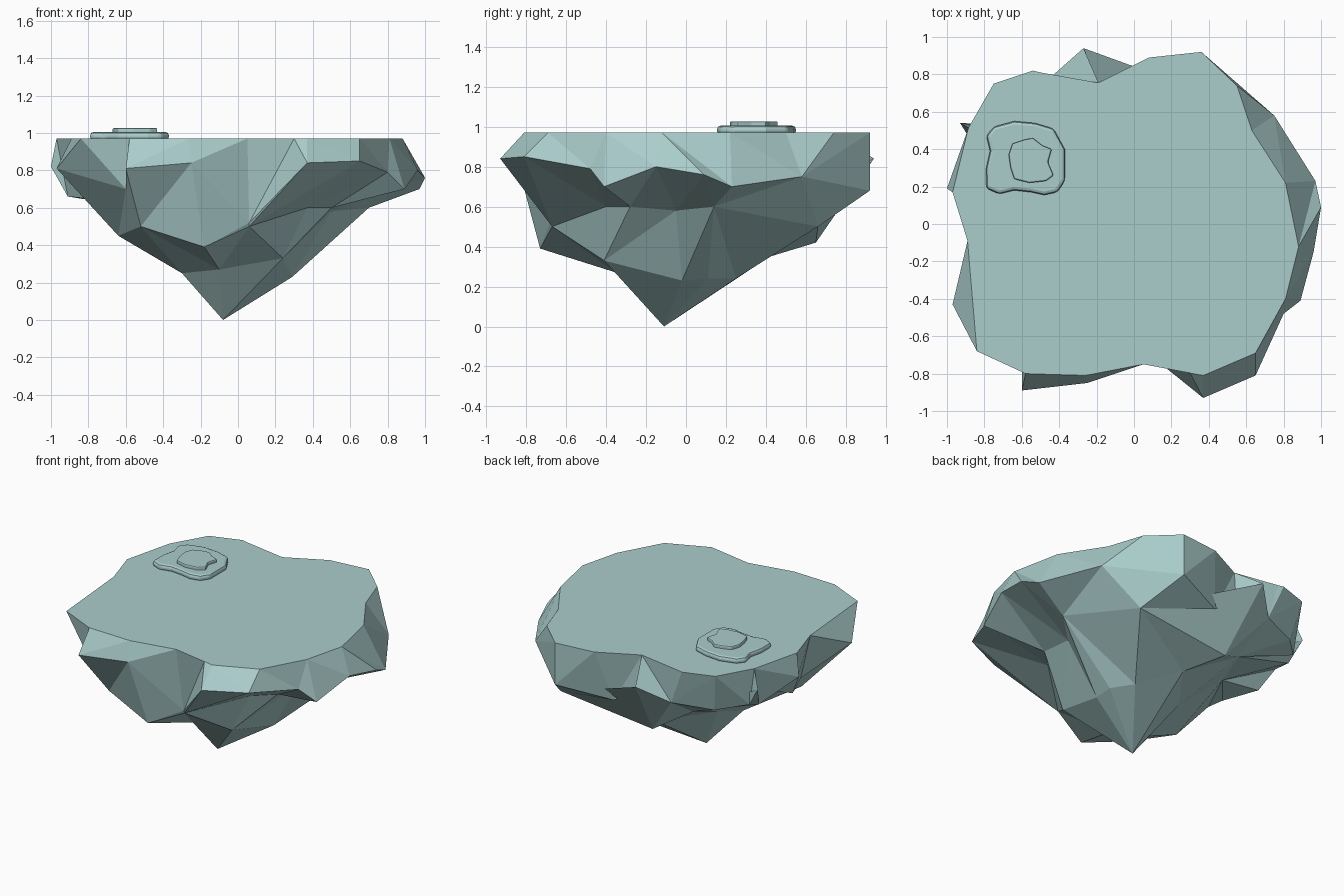
import bpy, bmesh, math

if "Cube" in bpy.data.objects:
    bpy.data.objects.remove(bpy.data.objects["Cube"])

def ring_angles(ring):
    # unwrapped polar angles, closed by one full turn
    out = []
    for p in ring:
        a = math.atan2(p[1], p[0])
        while out and a < out[-1]:
            a += 2 * math.pi
        out.append(a)
    return out + [out[0] + 2 * math.pi]

def stitch(bm, va, vb):
    # triangulated band between an upper and a lower ring
    aa, ab = ring_angles([v.co for v in va]), ring_angles([v.co for v in vb])
    i = j = 0
    while i < len(va) or j < len(vb):
        a, b = va[i % len(va)], vb[j % len(vb)]
        if j >= len(vb) or (i < len(va) and aa[i + 1] <= ab[j + 1]):
            i += 1
            bm.faces.new((a, b, va[i % len(va)]))
        else:
            j += 1
            bm.faces.new((a, b, vb[j % len(vb)]))

def finish(bm, name):
    bmesh.ops.recalc_face_normals(bm, faces=bm.faces)
    me = bpy.data.meshes.new(name)
    bm.to_mesh(me)
    bm.free()
    ob = bpy.data.objects.new(name, me)
    bpy.context.collection.objects.link(ob)
    mat = bpy.data.materials.get("stone") or bpy.data.materials.new("stone")
    mat.diffuse_color = (0.40, 0.61, 0.60, 1)
    mat.use_nodes = True
    mat.node_tree.nodes["Principled BSDF"].inputs["Base Color"].default_value = mat.diffuse_color
    me.materials.append(mat)
    return ob

# floating rock: plateau rim, jagged flank, lower shoulder, base, tip
rim = [(.88, -.12), (.81, .22), (.63, .50), (.55, .74), (.36, .92), (.08, .89),
       (-.19, .755), (-.50, .81), (-.54, .82), (-.75, .75), (-.885, .515), (-.97, .17),
       (-.89, -.09), (-.84, -.68), (-.58, -.80), (-.26, -.81), (.05, -.75),
       (.30, -.797), (.37, -.81), (.65, -.69), (.81, -.40)]
rim = [(x, y, .97) for x, y in rim]
flank = [(1.0, .09, .76), (.97, .23, .70), (.75, .58, .75), (.36, .92, .68),
         (.0, .79, .62), (-.20, .76, .75), (-.27, .94, .84), (-.44, .79, .72),
         (-.70, .69, .70), (-.86, .53, .72), (-.93, .54, .85), (-.88, .46, .70),
         (-1.0, .19, .82), (-.91, .13, .66), (-.81, -.10, .65), (-.97, -.43, .81),
         (-.60, -.75, .70), (-.60, -.89, .81), (-.25, -.85, .84), (.06, -.68, .52),
         (.37, -.93, .84), (.65, -.81, .85), (.80, -.48, .79), (.89, -.41, .70),
         (.96, -.15, .80)]
shoulder = [(.70, .14, .60), (.50, .66, .50), (-.20, .65, .42),
            (-.42, .52, .55), (-.60, .15, .61), (-.64, -.35, .45),
            (-.52, -.67, .50), (-.18, -.73, .39), (.06, -.67, .50),
            (.37, -.40, .60), (.50, -.28, .60), (.50, -.05, .58)]
base = [(.29, .11, .24), (.20, .25, .24), (-.05, .42, .35), (-.30, .08, .35),
        (-.30, -.20, .25), (-.10, -.35, .27), (.24, -.41, .33), (.29, -.02, .23)]
bm = bmesh.new()
rings = [[bm.verts.new(p) for p in r] for r in (rim, flank, shoulder, base)]
bm.faces.new(rings[0])
for up, low in zip(rings, rings[1:]):
    stitch(bm, up, low)
tip = bm.verts.new((-.08, -.11, 0))
for a, b in zip(rings[3], rings[3][1:] + rings[3][:1]):
    bm.faces.new((a, tip, b))
finish(bm, "floating_rock")

# low stepped stone on the plateau
def slab(name, outline, z0, z1, bevel):
    bm = bmesh.new()
    lo, hi = ([bm.verts.new((x, y, z)) for x, y in outline] for z in (z0, z1))
    bm.faces.new(lo)
    bm.faces.new(hi)
    for i in range(len(lo)):
        k = (i + 1) % len(lo)
        bm.faces.new((lo[i], lo[k], hi[k], hi[i]))
    ob = finish(bm, name)
    mod = ob.modifiers.new("soft_edge", 'BEVEL')
    mod.width, mod.segments = bevel, 2

slab("lower_step", [(-.37, .23), (-.37, .40), (-.43, .51), (-.53, .54), (-.64, .55),
                    (-.75, .52), (-.79, .47), (-.77, .39), (-.79, .30), (-.79, .19),
                    (-.72, .16), (-.64, .18), (-.55, .17), (-.48, .155), (-.41, .17)],
     .96, 1.005, .018)
slab("upper_step", [(-.43, .26), (-.46, .33), (-.44, .40), (-.49, .42), (-.54, .46),
                    (-.59, .45), (-.65, .43), (-.67, .37), (-.66, .30), (-.64, .24),
                    (-.56, .22), (-.47, .23)],
     .99, 1.027, .008)
